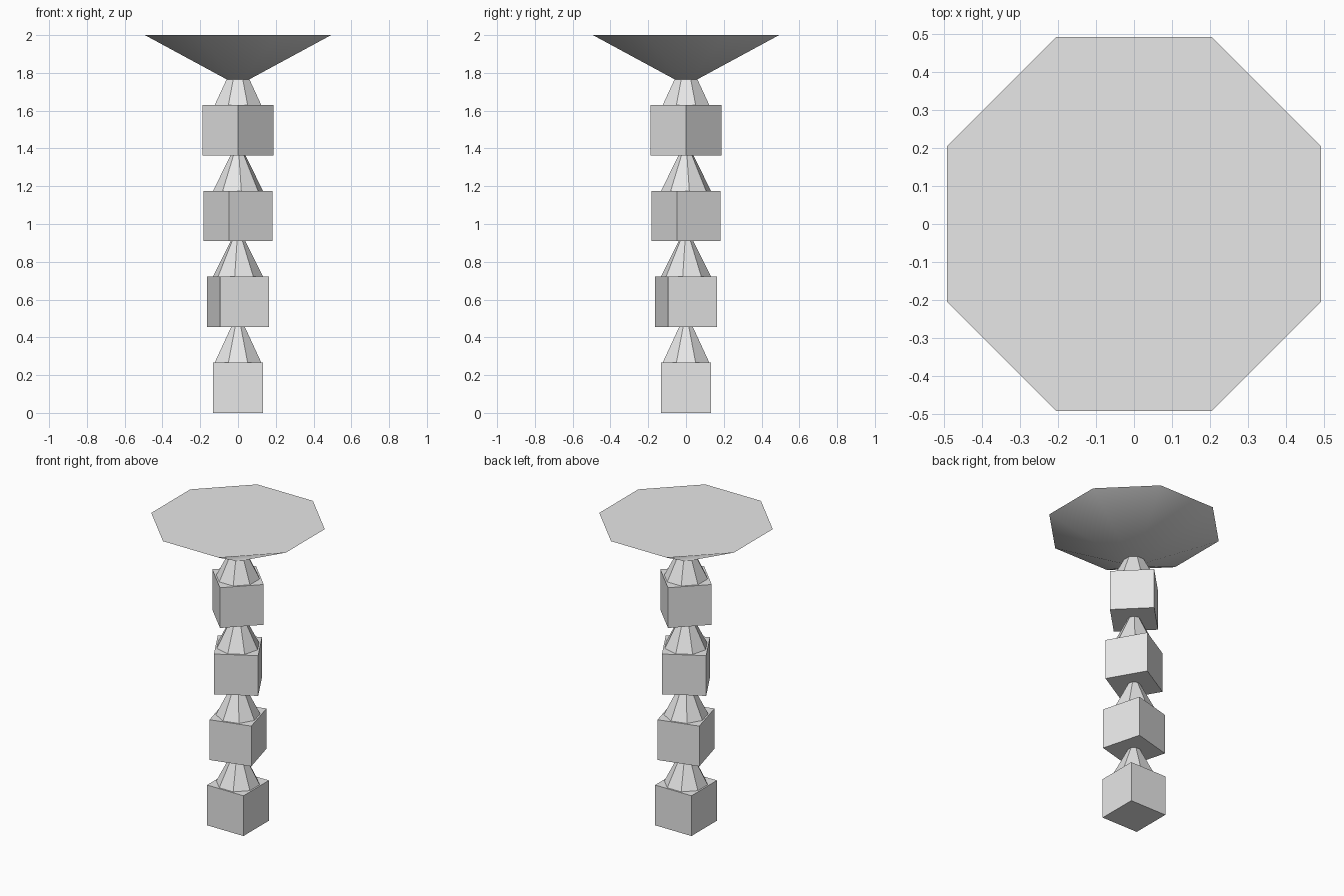
import bpy
import math

default_cube = bpy.data.objects.get("Cube")
if default_cube:
    bpy.data.objects.remove(default_cube, do_unlink=True)

SIZE = 0.2667      # edge of each block, also the depth of every cone
STEP = 0.4545      # height from one block to the next
TWIST = math.radians(15)
FLAT = math.radians(22.5)   # turns an octagon's flat side to the front
TOP = 2.0

grey = bpy.data.materials.new("plain_grey")
grey.use_nodes = True
grey.diffuse_color = (0.8, 0.8, 0.8, 1)
grey.node_tree.nodes["Principled BSDF"].inputs["Base Color"].default_value = (0.8, 0.8, 0.8, 1)


def finish(name):
    obj = bpy.context.object
    obj.name = name
    obj.data.materials.append(grey)
    bpy.ops.object.shade_smooth_by_angle(angle=math.radians(30))


def add_cone(name, bottom, r1, r2, turn):
    bpy.ops.mesh.primitive_cone_add(
        vertices=8, radius1=r1, radius2=r2, depth=SIZE,
        location=(0, 0, bottom + SIZE / 2), rotation=(0, 0, FLAT + turn))
    finish(name)


# Stacked blocks, each twisted further, with a cone rising into the next
for i in range(4):
    base = i * STEP
    bpy.ops.mesh.primitive_cube_add(
        size=SIZE, location=(0, 0, base + SIZE / 2), rotation=(0, 0, i * TWIST))
    finish(f"block_{i + 1}")
    add_cone(f"spacer_cone_{i + 1}", base + SIZE, SIZE / 2, 0, i * TWIST)

# Wide inverted cone forming the flat table top
add_cone("table_top", TOP - SIZE, 0, SIZE * 2, 0)
